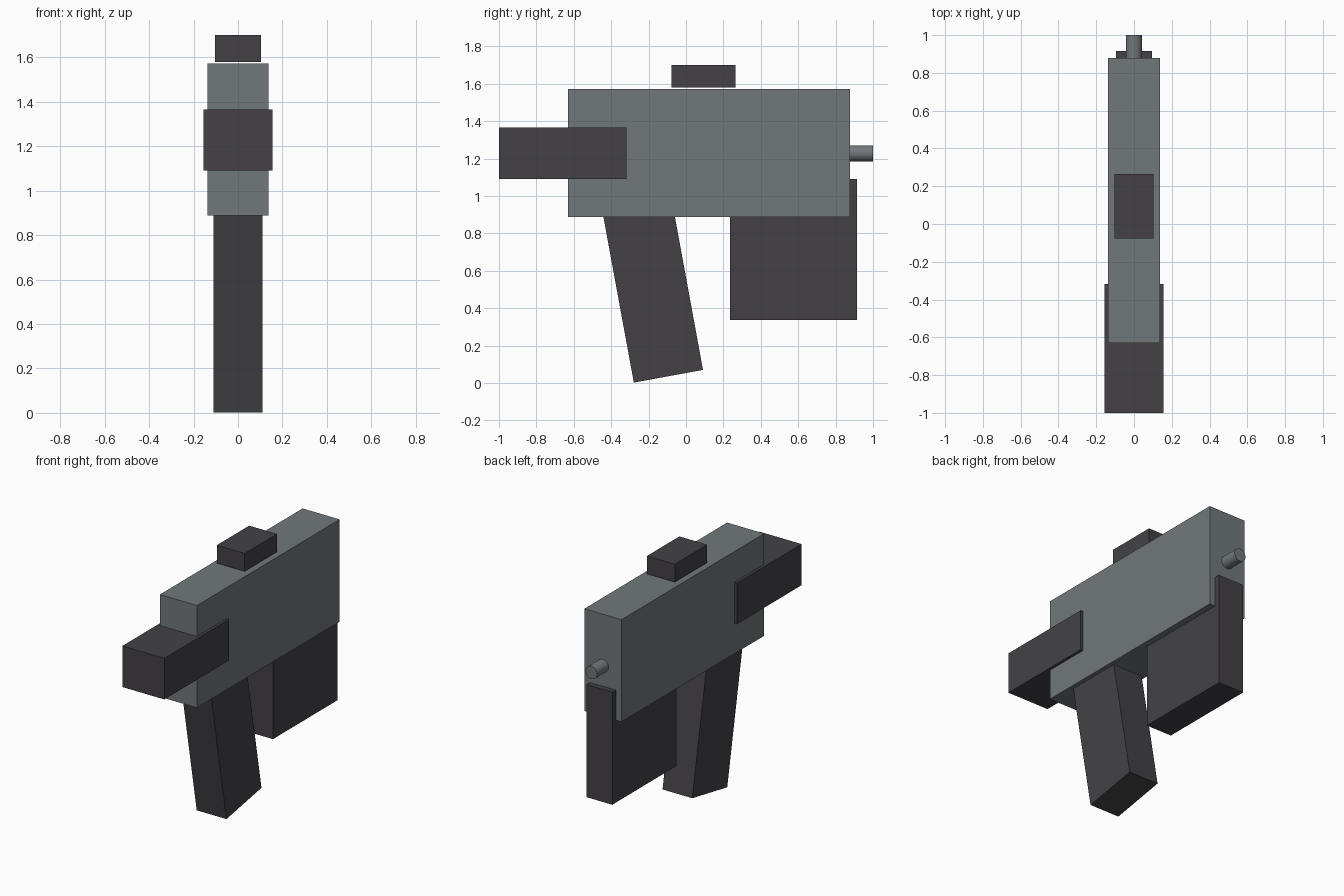
import bpy
import math
from mathutils import Matrix, Vector

cube = bpy.data.objects.get("Cube")
if cube:
    bpy.data.objects.remove(cube, do_unlink=True)


def material(name, rgb):
    mat = bpy.data.materials.new(name)
    mat.use_nodes = True
    colour = (*rgb, 1.0)
    mat.diffuse_color = colour
    mat.node_tree.nodes["Principled BSDF"].inputs["Base Color"].default_value = colour
    return mat


grey = material("steel grey", (0.165, 0.188, 0.198))
dark = material("dark grey", (0.056, 0.053, 0.060))


def box(name, width, y_range, z_range, mat):
    """Block centred on x = 0, spanning the given y and z ranges."""
    (y0, y1), (z0, z1) = y_range, z_range
    bpy.ops.mesh.primitive_cube_add(size=1, location=(0, (y0 + y1) / 2, (z0 + z1) / 2))
    obj = bpy.context.object
    obj.name = name
    obj.data.transform(Matrix.Diagonal((width, y1 - y0, z1 - z0, 1)))
    obj.data.materials.append(mat)
    return obj


# Main body, rear stock, sight and magazine
box("body", 0.274, (-0.63, 0.878), (0.888, 1.572), grey)
box("stock", 0.31, (-1.0, -0.318), (1.09, 1.365), dark)
box("top_sight", 0.206, (-0.077, 0.265), (1.58, 1.70), dark)
box("magazine", 0.19, (0.234, 0.915), (0.337, 1.09), dark)

# Slanted grip, its upper end buried in the body
tilt = math.radians(10.4)
length = 1.0
grip = box("grip", 0.22, (-0.188, 0.188), (0, length), dark)
axis = Vector((0, -math.sin(tilt), math.cos(tilt)))
grip.location = Vector((0, -0.094, 0.036)) + axis * length / 2
grip.rotation_euler.x = tilt

# Barrel
bpy.ops.mesh.primitive_cylinder_add(
    vertices=24, radius=0.043, depth=0.25,
    location=(0, 0.875, 1.228), rotation=(math.pi / 2, 0, 0))
barrel = bpy.context.object
barrel.name = "barrel"
barrel.data.materials.append(grey)
bpy.ops.object.shade_smooth_by_angle(angle=math.radians(40))
